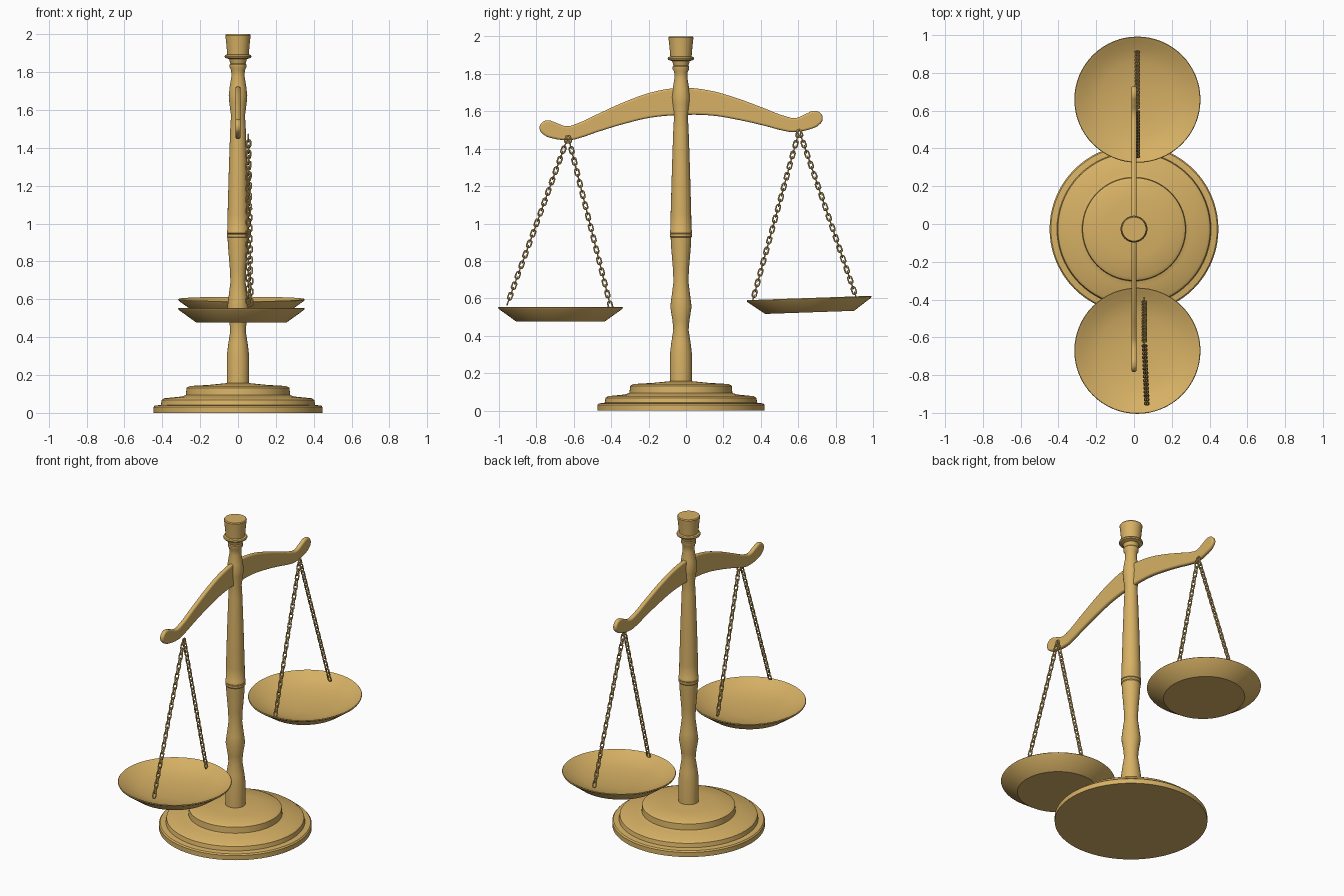
import bpy
import bmesh
from math import radians, pi, cos, sin
from mathutils import Vector, Matrix

if "Cube" in bpy.data.objects:
    bpy.data.objects.remove(bpy.data.objects["Cube"])

wood = bpy.data.materials.new("golden_wood")
wood.diffuse_color = (0.68, 0.44, 0.13, 1)
wood.use_nodes = True
wood.node_tree.nodes["Principled BSDF"].inputs["Base Color"].default_value = wood.diffuse_color
CY = -0.027  # y of the column axis


def finish(obj, angle=35):
    obj.data.materials.clear()
    obj.data.materials.append(wood)
    bpy.ops.object.select_all(action='DESELECT')
    obj.select_set(True)
    bpy.context.view_layer.objects.active = obj
    bpy.ops.object.shade_smooth_by_angle(angle=radians(angle))


def from_bmesh(name, bm, angle=35):
    bmesh.ops.recalc_face_normals(bm, faces=bm.faces)
    mesh = bpy.data.meshes.new(name)
    bm.to_mesh(mesh)
    bm.free()
    obj = bpy.data.objects.new(name, mesh)
    bpy.context.collection.objects.link(obj)
    finish(obj, angle)
    return obj


def lathe(name, profile, location, steps=64, angle=35):
    """Revolve (radius, z) points, starting and ending on the axis."""
    bm = bmesh.new()
    verts = [bm.verts.new((r, 0, z)) for r, z in profile]
    edges = [bm.edges.new(pair) for pair in zip(verts, verts[1:])]
    bmesh.ops.spin(bm, geom=verts + edges, cent=(0, 0, 0), axis=(0, 0, 1),
                   angle=2 * pi, steps=steps)
    bmesh.ops.remove_doubles(bm, verts=bm.verts, dist=0.0005)
    obj = from_bmesh(name, bm, angle)
    obj.location = location
    return obj


# Stepped round base
lathe("base", [(0, 0), (0.447, 0), (0.447, 0.03), (0.44, 0.038), (0.408, 0.042),
               (0.403, 0.068), (0.39, 0.077), (0.30, 0.086), (0.275, 0.094),
               (0.272, 0.132), (0.255, 0.142), (0.15, 0.148), (0.06, 0.157), (0, 0.157)],
      (0, CY, 0), 72)

# Turned column with collar and cup finial
lathe("column", [(0, 0.14), (0.059, 0.14), (0.059, 0.30), (0.052, 0.36), (0.041, 0.43),
                 (0.045, 0.48), (0.057, 0.555), (0.050, 0.61), (0.040, 0.69),
                 (0.043, 0.76), (0.053, 0.88), (0.055, 0.925), (0.059, 0.93),
                 (0.059, 0.943), (0.056, 0.946), (0.059, 0.949), (0.059, 0.962),
                 (0.056, 0.967), (0.055, 1.05), (0.048, 1.30), (0.041, 1.50),
                 (0.037, 1.57), (0.046, 1.64), (0.049, 1.675), (0.044, 1.72),
                 (0.035, 1.775), (0.036, 1.81), (0.044, 1.825), (0.044, 1.84),
                 (0.040, 1.845), (0.047, 1.868), (0.068, 1.875), (0.071, 1.882),
                 (0.068, 1.89), (0.057, 1.893), (0.061, 1.94), (0.067, 1.994),
                 (0.063, 2.0), (0, 2.0)],
      (0, CY, 0), 40)

# Curved beam: half outline mirrored, then tilted a little
top = [(0.147, 1.708), (0.295, 1.662), (0.44, 1.603), (0.56, 1.553), (0.612, 1.542),
       (0.67, 1.563), (0.71, 1.577), (0.745, 1.565), (0.757, 1.53)]
bottom = [(0.735, 1.50), (0.69, 1.48), (0.59, 1.468), (0.54, 1.478), (0.44, 1.508),
          (0.29, 1.547), (0.16, 1.572)]
half = top + bottom
outline = [(0, 1.725)] + half + [(0, 1.58)] + [(-u, z) for u, z in reversed(half)]
curve = bpy.data.curves.new("beam", 'CURVE')
curve.dimensions = '2D'
curve.fill_mode = 'BOTH'
curve.extrude = 0.003
curve.bevel_depth = 0.011
curve.bevel_resolution = 3
curve.offset = -0.011
spline = curve.splines.new('BEZIER')
spline.bezier_points.add(len(outline) - 1)
for point, (u, z) in zip(spline.bezier_points, outline):
    point.co = (u, z - 1.65, 0)
    point.handle_left_type = point.handle_right_type = 'AUTO'
spline.use_cyclic_u = True
spline.resolution_u = 5
beam = bpy.data.objects.new("beam", curve)
bpy.context.collection.objects.link(beam)
upright = Matrix(((0, 0, 1, 0), (1, 0, 0, 0), (0, 1, 0, 0), (0, 0, 0, 1)))
beam.matrix_world = (Matrix.Translation((0, -0.03, 1.65))
                     @ Matrix.Rotation(radians(2.05), 4, 'X') @ upright)
bpy.ops.object.select_all(action='DESELECT')
beam.select_set(True)
bpy.context.view_layer.objects.active = beam
bpy.ops.object.convert(target='MESH')
finish(bpy.context.view_layer.objects.active, 50)

# Shallow weighing pans
pan_profile = [(0, 0), (0.238, 0), (0.33, 0.066), (0.334, 0.073), (0.331, 0.077),
               (0.312, 0.068), (0.27, 0.045), (0.20, 0.024), (0.10, 0.012), (0, 0.009)]
lathe("left_pan", pan_profile, (0.018, -0.671, 0.477), 64, 30)
right_pan = lathe("right_pan", pan_profile, (0.018, 0.661, 0.525), 64, 30)
right_pan.rotation_euler.x = radians(2)


def add_link(bm, matrix, straight=0.009, radius=0.011, wire=0.0042, around=12, sides=6):
    """One oval chain link, long axis along local z."""
    rings = []
    for i in range(around):
        a = 2 * pi * (i + 0.5) / around
        out = Vector((cos(a), 0, sin(a)))
        centre = out * radius + Vector((0, 0, straight if sin(a) > 0 else -straight))
        rings.append([bm.verts.new(matrix @ (centre + out * wire * cos(b)
                                             + Vector((0, wire * sin(b), 0))))
                      for b in (2 * pi * j / sides for j in range(sides))])
    for i in range(around):
        r0, r1 = rings[i], rings[(i + 1) % around]
        for j in range(sides):
            k = (j + 1) % sides
            bm.faces.new((r0[j], r0[k], r1[k], r1[j]))


def chain(name, start, end, pitch=0.03):
    start, end = Vector(start), Vector(end)
    span = end - start
    count = round(span.length / pitch)
    # local z follows the chain, local y stays close to world x
    zax = span.normalized()
    xax = Vector((1, 0, 0)).cross(zax).normalized()
    yax = zax.cross(xax)
    basis = Matrix((xax, yax, zax)).transposed().to_4x4()
    bm = bmesh.new()
    for i in range(count):
        pos = start + span * ((i + 0.5) / count)
        add_link(bm, Matrix.Translation(pos) @ basis
                 @ Matrix.Rotation(pi / 2 * (i % 2), 4, 'Z'))
    from_bmesh(name, bm, 80)


# Two chains for each pan
chain("left_chain_outer", (0.055, -0.63, 1.465), (0.068, -0.955, 0.57))
chain("left_chain_inner", (0.055, -0.63, 1.465), (0.055, -0.402, 0.55))
chain("right_chain_inner", (0.018, 0.605, 1.495), (0.018, 0.355, 0.583))
chain("right_chain_outer", (0.018, 0.605, 1.495), (0.018, 0.912, 0.60))
